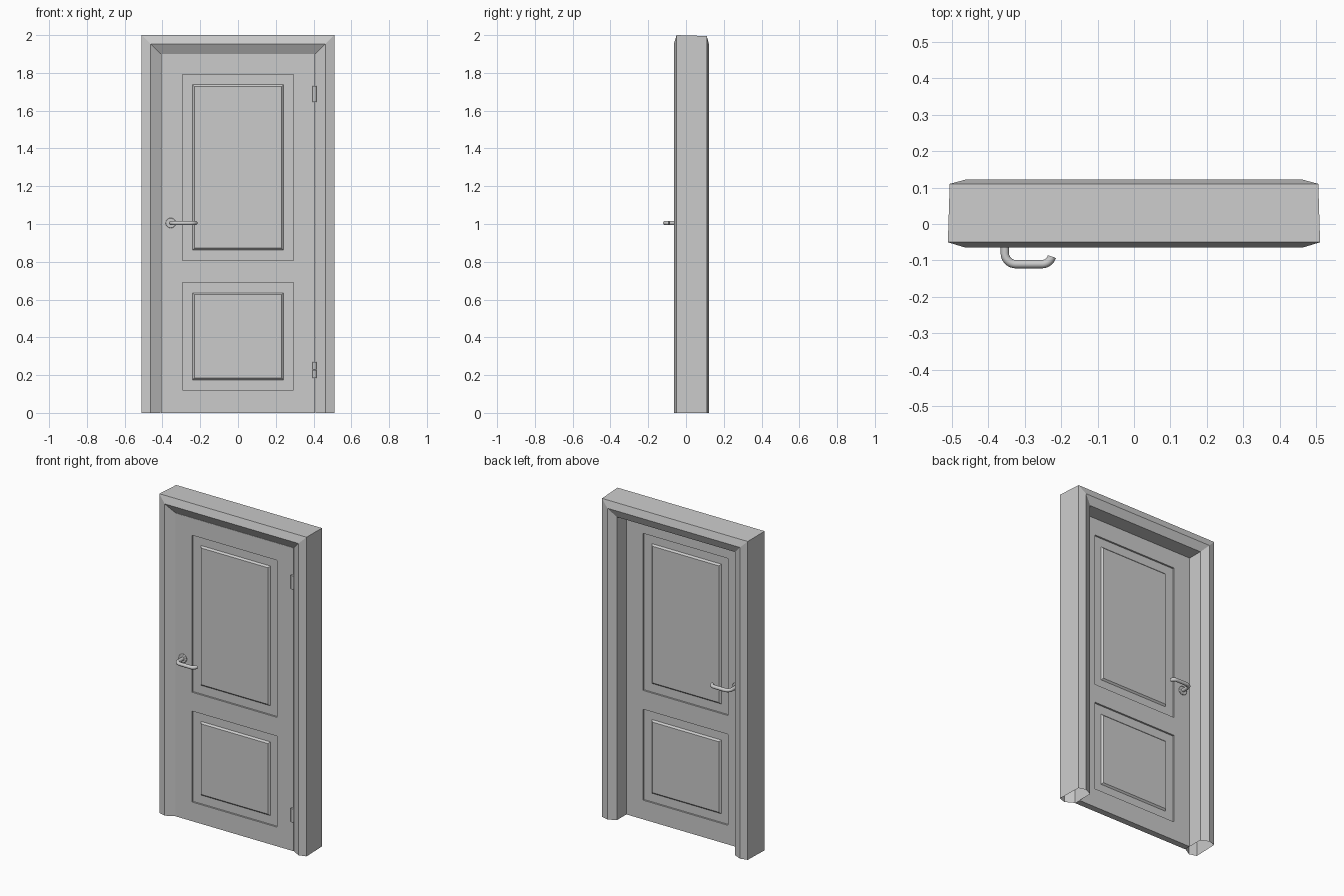
import bpy, bmesh, math

if "Cube" in bpy.data.objects:
    bpy.data.objects.remove(bpy.data.objects["Cube"])

DOOR_FRONT, DOOR_BACK = -0.035, 0.005
DOOR_MID = (DOOR_FRONT + DOOR_BACK) / 2


def finish(name, bm):
    bmesh.ops.remove_doubles(bm, verts=bm.verts, dist=1e-5)
    bmesh.ops.recalc_face_normals(bm, faces=bm.faces)
    mesh = bpy.data.meshes.new(name)
    bm.to_mesh(mesh)
    bm.free()
    ob = bpy.data.objects.new(name, mesh)
    bpy.context.collection.objects.link(ob)
    return ob


# Frame: casing profile (half width, y) swept up, across and down with mitred corners
profile = [(0.51, -0.05), (0.464, -0.064), (0.41, -0.033),
           (0.41, 0.1), (0.46, 0.122), (0.505, 0.11)]
bm = bmesh.new()
paths = [[bm.verts.new(p) for p in ((-w, y, 0), (-w, y, w + 1.49),
                                    (w, y, w + 1.49), (w, y, 0))] for w, y in profile]
for a, b in zip(paths, paths[1:] + paths[:1]):
    for i in range(3):
        bm.faces.new((a[i], a[i + 1], b[i + 1], b[i]))
finish("door_frame", bm)


# Door leaf: both faces divided into stiles, rails and two raised panels
def rect(bm, x0, x1, z0, z1, y):
    return [bm.verts.new(p) for p in ((x0, y, z0), (x1, y, z0), (x1, y, z1), (x0, y, z1))]


def bridge(bm, a, b):
    for i in range(4):
        j = (i + 1) % 4
        bm.faces.new((a[i], a[j], b[j], b[i]))


bm = bmesh.new()
xs = [-0.408, -0.295, 0.295, 0.408]
zs = [0, 0.12, 0.69, 0.808, 1.792, 1.9]
panel_steps = [(0, 0), (0, 0.011), (0.054, 0.011), (0.064, 0.001)]   # inset, depth
for y, inward in ((DOOR_FRONT, 1), (DOOR_BACK, -1)):
    for i in range(3):
        for k in range(5):
            x0, x1, z0, z1 = xs[i], xs[i + 1], zs[k], zs[k + 1]
            if i == 1 and k in (1, 3):
                rings = [rect(bm, x0 + s, x1 - s, z0 + s, z1 - s, y + inward * d)
                         for s, d in panel_steps]
                for a, b in zip(rings, rings[1:]):
                    bridge(bm, a, b)
                bm.faces.new(rings[-1])
            else:
                bm.faces.new(rect(bm, x0, x1, z0, z1, y))
bmesh.ops.remove_doubles(bm, verts=bm.verts, dist=1e-5)
# close the leaf edges
rim = [e for e in bm.edges if e.is_boundary]
bmesh.ops.bridge_loops(bm, edges=rim)
finish("door_leaf", bm)


def cylinder(name, radius, depth, loc, rot=(0, 0, 0), sides=24, bevel=0.0):
    bpy.ops.mesh.primitive_cylinder_add(vertices=sides, radius=radius, depth=depth,
                                        location=loc, rotation=rot)
    ob = bpy.context.object
    ob.name = name
    if bevel:
        mod = ob.modifiers.new("soft_edge", 'BEVEL')
        mod.width, mod.segments = bevel, 2
    bpy.ops.object.shade_smooth_by_angle(angle=math.radians(35))
    return ob


# Handles: round rose and bent lever on each side
def arc(cx, cy, r, a0, a1, n=8):
    return [(cx + r * math.cos(math.radians(a0 + (a1 - a0) * i / n)),
             cy + r * math.sin(math.radians(a0 + (a1 - a0) * i / n))) for i in range(n + 1)]


lever_path = ([(-0.354, DOOR_FRONT)] + arc(-0.324, -0.08, 0.03, 180, 270)
              + arc(-0.252, -0.082, 0.028, 270, 345))
for side, sign in (("front", 1), ("back", -1)):
    def flip(y):
        return DOOR_MID + sign * (y - DOOR_MID)
    cylinder(side + "_handle_rose", 0.027, 0.01, (-0.356, flip(DOOR_FRONT - 0.004), 1.005),
             (math.pi / 2, 0, 0), bevel=0.003)
    curve = bpy.data.curves.new(side + "_handle_lever", 'CURVE')
    curve.dimensions = '3D'
    curve.bevel_depth, curve.bevel_resolution, curve.use_fill_caps = 0.0115, 3, True
    spline = curve.splines.new('POLY')
    spline.points.add(len(lever_path) - 1)
    for point, (x, y) in zip(spline.points, lever_path):
        point.co = (x, flip(y), 1.005, 1)
    lever = bpy.data.objects.new(side + "_handle_lever", curve)
    bpy.context.collection.objects.link(lever)
    bpy.ops.object.select_all(action='DESELECT')
    lever.select_set(True)
    bpy.context.view_layer.objects.active = lever
    bpy.ops.object.convert(target='MESH')
    bpy.ops.object.shade_smooth_by_angle(angle=math.radians(40))

# Hinges: two knuckles each, on the right edge
for level, z in (("lower", 0.228), ("upper", 1.688)):
    for part, dz in (("bottom", -0.0215), ("top", 0.0215)):
        cylinder(f"{level}_hinge_{part}_knuckle", 0.01, 0.042, (0.405, -0.039, z + dz), sides=12)
